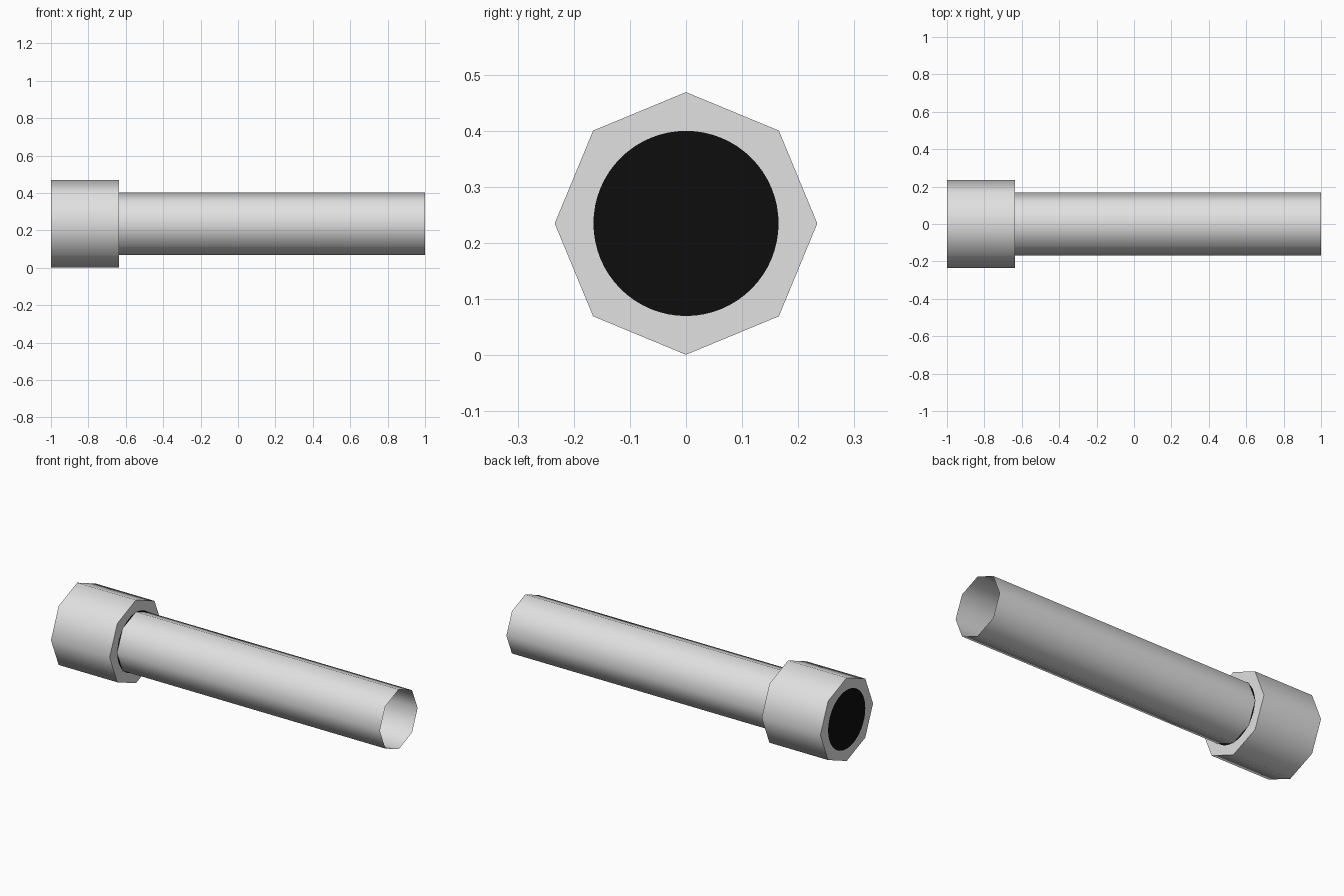
import bpy, bmesh, math

if "Cube" in bpy.data.objects:
    bpy.data.objects.remove(bpy.data.objects["Cube"])

HEAD_R, SHAFT_R, SPOT_R, CZ = 0.234, 0.168, 0.165, 0.235
X0, X1, X2 = -1.0, -0.635, 1.0


def material(name, v):
    m = bpy.data.materials.new(name)
    m.diffuse_color = (v, v, v, 1)
    m.use_nodes = True
    m.node_tree.nodes["Principled BSDF"].inputs["Base Color"].default_value = m.diffuse_color
    return m


GREY = material("light_grey", 0.75)
BLACK = material("black", 0.004)


def finish(name, bm, mats):
    me = bpy.data.meshes.new(name)
    bm.to_mesh(me)
    bm.free()
    for m in mats:
        me.materials.append(m)
    ob = bpy.data.objects.new(name, me)
    bpy.context.collection.objects.link(ob)
    return ob


def ring(bm, x, radius, n):
    """Ring of n points around the x axis; radius is a function of angle."""
    pts = []
    for i in range(n):
        a = 2 * math.pi * i / n
        r = radius(a)
        pts.append(bm.verts.new((x, r * math.cos(a), CZ + r * math.sin(a))))
    return pts


def tube(name, xa, xb, r):
    """Open eight-sided tube with smooth sides."""
    bm = bmesh.new()
    a, b = (ring(bm, x, lambda t: r, 8) for x in (xa, xb))
    for i in range(8):
        j = (i + 1) % 8
        bm.faces.new((a[i], a[j], b[j], b[i])).smooth = True
    return finish(name, bm, [GREY])


def plate(name, x, side):
    """Octagonal end face with a round black spot in its middle."""
    n = 64
    k = math.pi / 8

    def octagon(t):
        return HEAD_R * math.cos(k) / math.cos(t % (2 * k) - k)

    bm = bmesh.new()
    outer = ring(bm, x, octagon, n)
    inner = ring(bm, x, lambda t: SPOT_R, n)
    for i in range(n):
        j = (i + 1) % n
        bm.faces.new((outer[i], outer[j], inner[j], inner[i]))
    bm.faces.new(inner).material_index = 1
    if side < 0:
        bmesh.ops.reverse_faces(bm, faces=bm.faces[:])
    return finish(name, bm, [GREY, BLACK])


# Wide head, narrow open shaft, and the two faces closing the head
tube("head_side", X0, X1, HEAD_R)
tube("shaft", X1, X2, SHAFT_R)
plate("head_end_face", X0, -1)
plate("shoulder_face", X1, 1)
